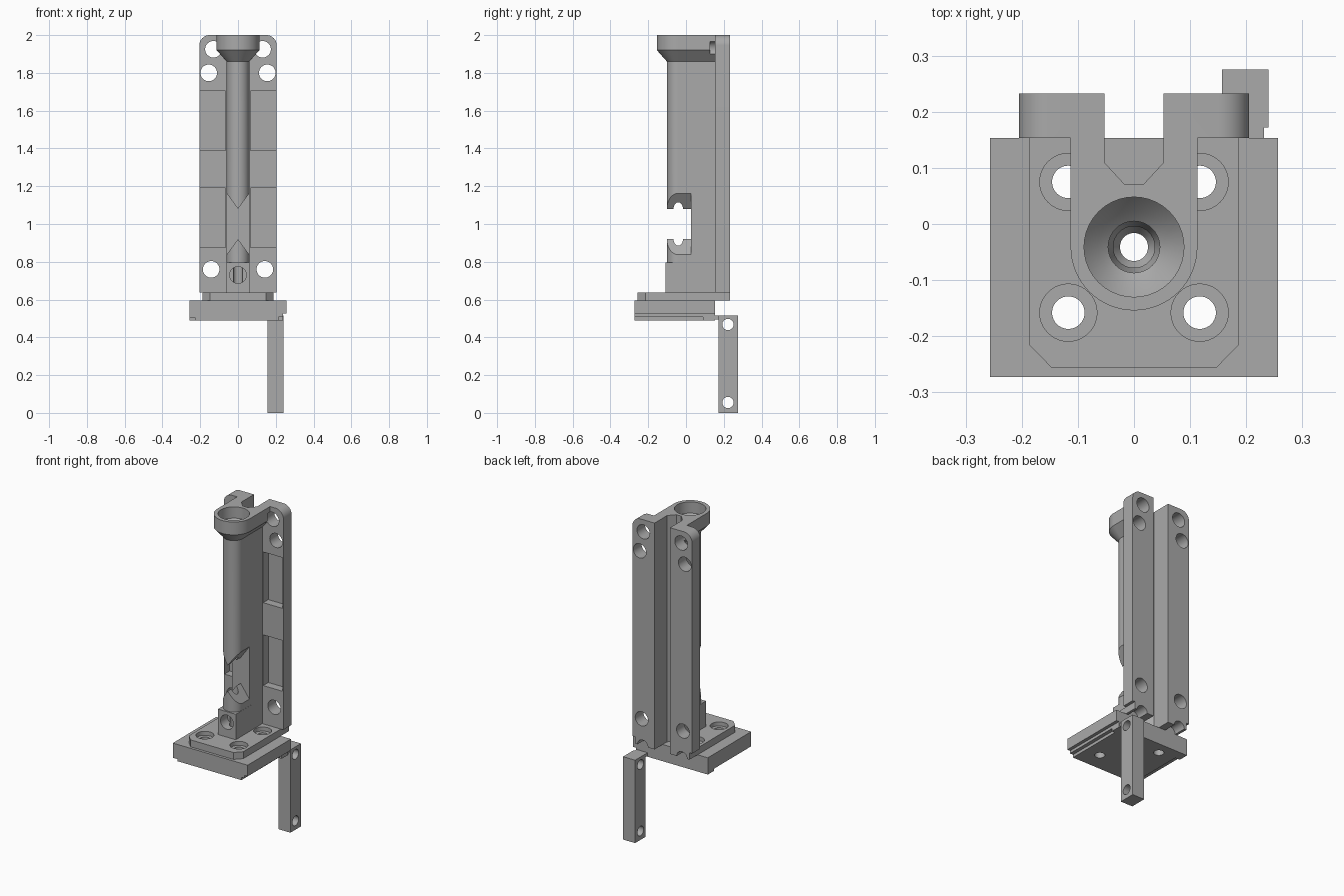
import bpy, bmesh
from math import sin, cos, pi

if "Cube" in bpy.data.objects:
    bpy.data.objects.remove(bpy.data.objects["Cube"], do_unlink=True)

grey = bpy.data.materials.new("machined grey")
grey.use_nodes = True
grey.diffuse_color = (0.4, 0.4, 0.4, 1)
grey.node_tree.nodes["Principled BSDF"].inputs["Base Color"].default_value = (0.4, 0.4, 0.4, 1)

BORE_Y = -0.041


def loft(name, rings, cap=True):
    """Join equal-length rings of points into a closed solid."""
    bm = bmesh.new()
    loops = [[bm.verts.new(p) for p in ring] for ring in rings]
    n = len(loops[0])
    for a, b in zip(loops, loops[1:]):
        for i in range(n):
            bm.faces.new((a[i], a[(i + 1) % n], b[(i + 1) % n], b[i]))
    bm.faces.new(loops[0])
    bm.faces.new(loops[-1])
    bmesh.ops.recalc_face_normals(bm, faces=bm.faces)
    mesh = bpy.data.meshes.new(name)
    bm.to_mesh(mesh)
    bm.free()
    ob = bpy.data.objects.new(name, mesh)
    bpy.context.collection.objects.link(ob)
    mesh.materials.append(grey)
    return ob


def prism(name, pts, axis, lo, hi):
    """Extrude a 2D outline along an axis."""
    place = {"x": lambda p, d: (d, p[0], p[1]),
             "y": lambda p, d: (p[0], d, p[1]),
             "z": lambda p, d: (p[0], p[1], d)}[axis]
    return loft(name, [[place(p, d) for p in pts] for d in (lo, hi)])


def box(name, x0, x1, y0, y1, z0, z1):
    return prism(name, [(x0, y0), (x1, y0), (x1, y1), (x0, y1)], "z", z0, z1)


def arc(cx, cy, r, a0, a1, n=16):
    return [(cx + r * cos(a0 + (a1 - a0) * i / n), cy + r * sin(a0 + (a1 - a0) * i / n))
            for i in range(n + 1)]


def rod(cx, cy, r, axis, lo, hi):
    return prism("cutter", arc(cx, cy, r, 0, 2 * pi, 40)[:-1], axis, lo, hi)


def tongue(r):
    """Outline with a round front that runs straight back to the rear plate."""
    return arc(0, BORE_Y, r, pi, 2 * pi, 32) + [(r, 0.16), (-r, 0.16)]


def combine(ob, others, operation="DIFFERENCE"):
    bpy.context.view_layer.objects.active = ob
    for other in others:
        other.hide_render = True
        mod = ob.modifiers.new("bool", "BOOLEAN")
        mod.operation, mod.object, mod.solver = operation, other, "EXACT"
        bpy.ops.object.modifier_apply(modifier=mod.name)
        bpy.data.objects.remove(other, do_unlink=True)


def bore():
    """Stepped central bore with a wide funnel at the top."""
    steps = [(0.089, 2.05), (0.089, 1.93), (0.064, 1.9), (0.046, 1.885),
             (0.046, 1.75), (0.037, 1.73), (0.037, 1.5), (0.025, 1.48), (0.025, 0.45)]
    return loft("cutter", [[(x, y, z) for x, y in arc(0, BORE_Y, r, 0, 2 * pi, 40)[:-1]]
                           for r, z in steps])


def slot():
    """Rear channel with a chamfered bottom."""
    return prism("cutter", [(-0.053, 0.3), (-0.053, 0.11), (-0.017, 0.071),
                            (0.017, 0.071), (0.053, 0.11), (0.053, 0.3)], "z", 0.594, 2.1)


# Rear plate with rounded top corners
outline = ([(-0.205, 0.637), (0.205, 0.637)] + arc(0.15, 1.945, 0.055, 0, pi / 2, 10)
           + arc(-0.15, 1.945, 0.055, pi / 2, pi, 10))
body = prism("feed_tower", outline, "y", 0.153, 0.233)

# Column, front block and tapered cup
column = prism("column", tongue(0.06), "z", 0.63, 1.95)
block = box("block", -0.061, 0.061, -0.109, 0.05, 0.63, 0.795)
cup = loft("cup", [[(x, y, z) for x, y in tongue(r)]
                   for r, z in ((0.06, 1.86), (0.113, 1.92), (0.113, 2.0))])
combine(body, [column, block, cup], "UNION")

# Bore, rear channel, front port and flared side window
window = [(-0.08, 1.19), (0, 1.08), (0.08, 1.19), (0.08, 0.81), (0, 0.92), (-0.08, 0.81)]
cuts = [bore(), slot(), rod(0, 0.73, 0.044, "y", -0.2, BORE_Y),
        prism("cutter", window, "y", -0.2, 0.026)]

# Bolt holes and lightening pockets on both wings
for s in (-1, 1):
    for x, z in ((0.13, 1.925), (0.155, 1.8), (0.142, 0.76)):
        cuts.append(rod(s * x, z, 0.044, "y", 0.128, 0.3))
    for z in (0.875, 1.39):
        x0, x1 = sorted((s * 0.066, s * 0.2))
        cuts.append(box("cutter", x0, x1, 0.1, 0.203, z, z + 0.315))
combine(body, cuts)

# Mounting plate with chamfered front corners
mount = prism("mounting_plate", [(-0.187, 0.233), (-0.187, -0.215), (-0.147, -0.256),
                                 (0.147, -0.256), (0.187, -0.215), (0.187, 0.233)],
              "z", 0.594, 0.637)
# Base plate with stepped lower edges
base = box("base_plate", -0.257, 0.257, -0.273, 0.153, 0.49, 0.594)
combine(base, [box("cutter", 0.237, 0.3, -0.3, 0.2, 0.4, 0.525),
               box("cutter", 0.215, 0.3, -0.3, 0.09, 0.4, 0.508),
               box("cutter", -0.3, -0.225, -0.3, 0.09, 0.4, 0.503)])
combine(mount, [slot(), bore()])
combine(base, [bore()])
for s in (-1, 1):
    combine(mount, [rod(s * 0.135, 0.594, 0.036, "y", 0.153, 0.3)])
    for y in (0.075, -0.158):
        combine(mount, [rod(s * 0.117, y, 0.051, "z", 0.612, 0.637 + 0.01),
                        rod(s * 0.117, y, 0.029, "z", 0.5, 0.7)])
        combine(base, [rod(s * 0.117, y, 0.029, "z", 0.4, 0.7)])

# Hanging arm with cross holes and its tab
arm = box("hanging_arm", 0.157, 0.24, 0.172, 0.275, 0, 0.515)
combine(arm, [box("tab", 0.157, 0.232, 0.09, 0.2, 0.495, 0.515)], "UNION")
combine(arm, [rod(0.222, z, 0.03, "x", 0.1, 0.3) for z in (0.055, 0.468)])

for ob in (body, mount, base, arm):
    bpy.ops.object.select_all(action="DESELECT")
    ob.select_set(True)
    bpy.context.view_layer.objects.active = ob
    bpy.ops.object.shade_smooth_by_angle(angle=0.5)
